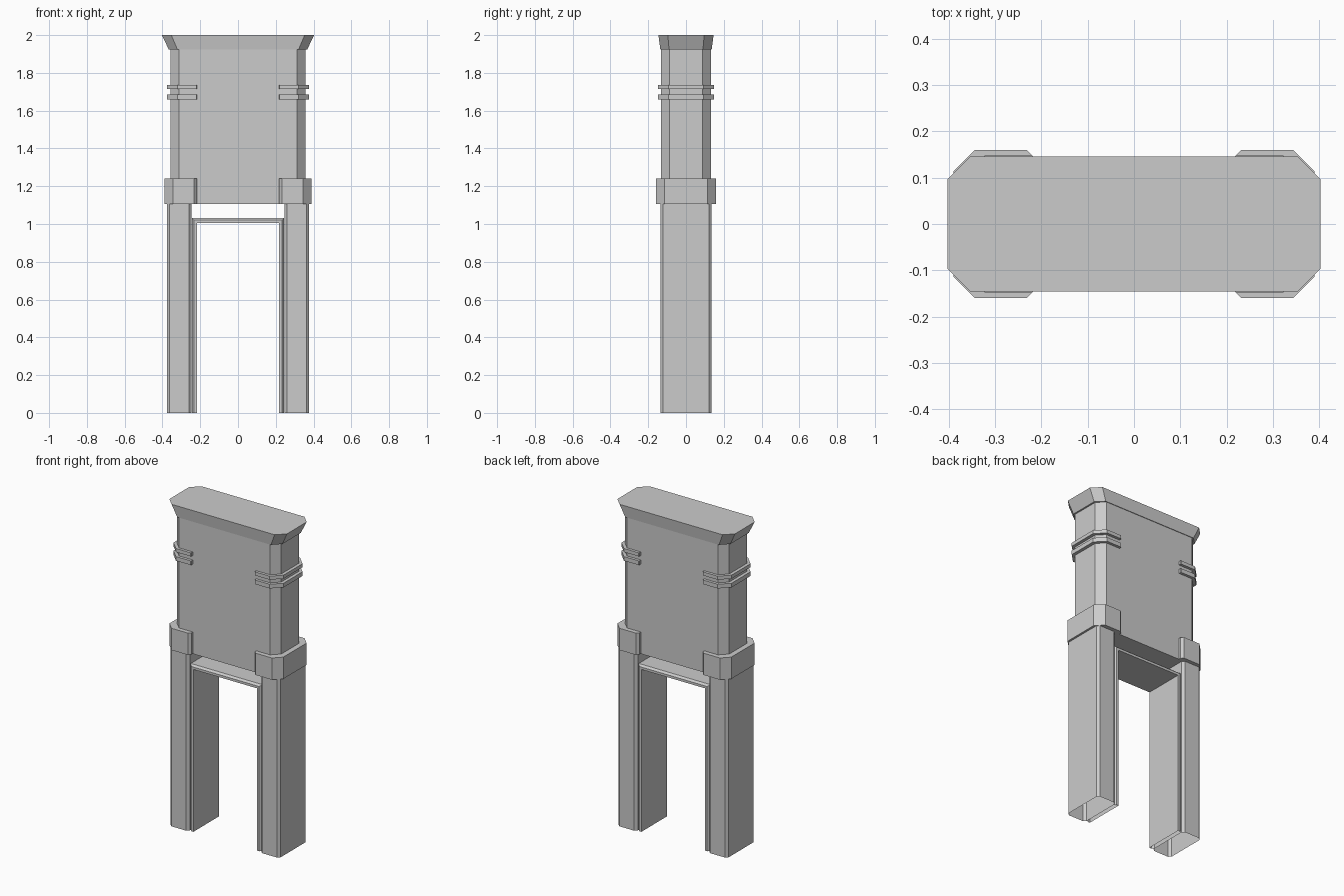
import bpy
import bmesh

if "Cube" in bpy.data.objects:
    bpy.data.objects.remove(bpy.data.objects["Cube"], do_unlink=True)

stone = bpy.data.materials.new("plain grey")
stone.use_nodes = True
GREY = (0.6, 0.6, 0.6, 1)
stone.diffuse_color = GREY
stone.node_tree.nodes["Principled BSDF"].inputs["Base Color"].default_value = GREY


def loft(name, rings, closed=True, caps=True, mirror=False):
    """Join equal-length rings of points into a flat-faced skin."""
    bm = bmesh.new()
    rows = [[bm.verts.new(p) for p in ring] for ring in rings]
    n = len(rows[0])
    for a, b in zip(rows, rows[1:]):
        for i in range(n if closed else n - 1):
            j = (i + 1) % n
            bm.faces.new((a[i], a[j], b[j], b[i]))
    if caps:
        bm.faces.new(rows[0])
        bm.faces.new(rows[-1])
    bmesh.ops.recalc_face_normals(bm, faces=bm.faces)
    mesh = bpy.data.meshes.new(name)
    bm.to_mesh(mesh)
    bm.free()
    mesh.materials.append(stone)
    ob = bpy.data.objects.new(name, mesh)
    bpy.context.collection.objects.link(ob)
    if mirror:
        ob.modifiers.new("mirror", 'MIRROR').use_axis[0] = True
    return ob


def at(points, z):
    return [(x, y, z) for x, y in points]


def octagon(x, y, c):
    """Rectangle of half sizes x and y with corners cut by c."""
    half = [(x, y - c), (x - c, y)]
    half += [(-px, py) for px, py in reversed(half)]
    return half + [(-px, -py) for px, py in half]


def clamp(x, y, c, taper):
    """C-shaped band that wraps one end of the upper block."""
    end = 0.217
    outer = [(end, 0.13), (end, y - taper), (end + taper, y), (x - c, y), (x, y - c)]
    inner = [(0.35, 0.085), (0.305, 0.13)]
    outer += [(px, -py) for px, py in reversed(outer)]
    inner = [(px, -py) for px, py in reversed(inner)] + inner
    return outer + inner


# Upper block and flared cap
loft("upper_block", [at(octagon(0.357, 0.132, 0.045), z) for z in (1.105, 1.93)])
loft("cap", [at(octagon(0.367, 0.136, 0.046), 1.925),
             at(octagon(0.403, 0.146, 0.05), 2.0)])

# Collars over the legs and thin double bands above
loft("collars", [at(clamp(0.39, 0.16, 0.046, 0.015), z) for z in (1.105, 1.24)],
     mirror=True)
for label, low, high in (("lower", 1.66, 1.686), ("upper", 1.714, 1.736)):
    loft(label + "_bands", [at(clamp(0.377, 0.149, 0.056, 0.004), z) for z in (low, high)],
         mirror=True)

# Hollow legs, open underneath
leg = [(0.311 + x, y) for x, y in octagon(0.066, 0.136, 0.015)]
loft("legs", [at(leg, z) for z in (0, 1.105)], caps=False, mirror=True)

# Door frame: a bevelled section carried up, across and down the opening
section = [(0, -0.125), (0.015, -0.125), (0.026, -0.113),
           (0.026, 0.113), (0.015, 0.125), (0, 0.125)]
corners = [(-1, 0), (-1, 1), (1, 1), (1, 0)]
loft("door_frame", [[(s * (0.218 + d), y, up * (1.005 + d)) for d, y in section]
                    for s, up in corners], caps=False)
